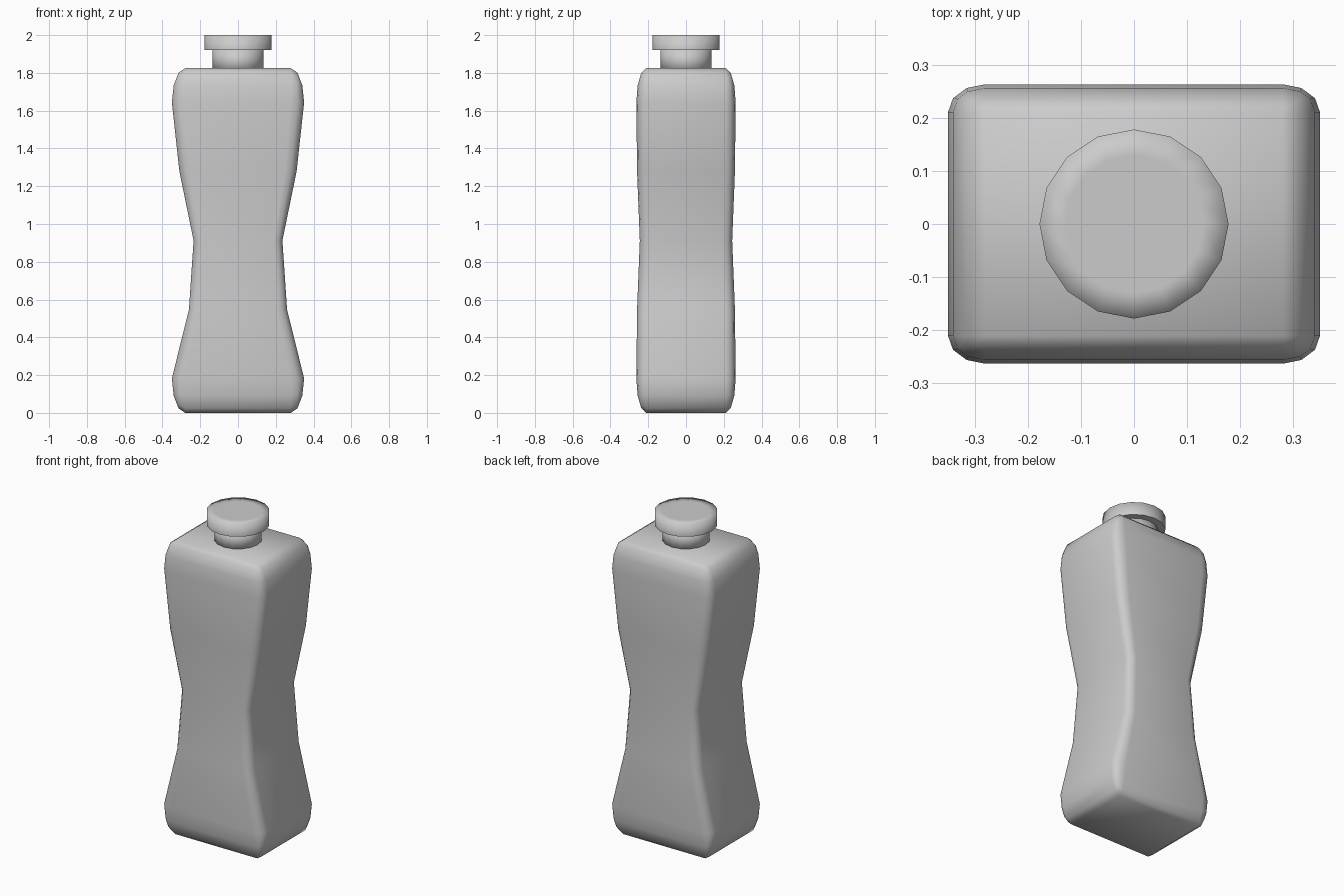
import bpy, bmesh, math

if "Cube" in bpy.data.objects:
    bpy.data.objects.remove(bpy.data.objects["Cube"])


def finish(bm, name):
    bmesh.ops.recalc_face_normals(bm, faces=bm.faces)
    mesh = bpy.data.meshes.new(name)
    bm.to_mesh(mesh)
    bm.free()
    for p in mesh.polygons:
        p.use_smooth = True
    obj = bpy.data.objects.new(name, mesh)
    bpy.context.collection.objects.link(obj)
    return obj


def lathe(name, profile, sides=16):
    # Closed solid of revolution from (radius, z) points
    bm = bmesh.new()
    rings = [[bm.verts.new((r * math.cos(2 * math.pi * i / sides),
                            r * math.sin(2 * math.pi * i / sides), z))
              for i in range(sides)] for r, z in profile]
    for a, b in zip(rings, rings[1:]):
        for i in range(sides):
            j = (i + 1) % sides
            bm.faces.new((a[i], a[j], b[j], b[i]))
    bm.faces.new(rings[0][::-1])
    bm.faces.new(rings[-1])
    return finish(bm, name)


# Bottle body: rounded cube with loop cuts, pinched at the waist
HALF_X, HALF_Y, HALF_Z = 0.35, 0.263, 0.9125
PINCH = {-0.4: (0.742, 0.985), 0.0: (0.672, 0.93), 0.4: (0.886, 0.985)}
bm = bmesh.new()
bmesh.ops.create_cube(bm, size=2)
bmesh.ops.bevel(bm, geom=bm.edges[:], offset=0.2, segments=3, profile=0.5,
                affect='EDGES')
for level in PINCH:
    bmesh.ops.bisect_plane(bm, geom=bm.verts[:] + bm.edges[:] + bm.faces[:],
                           plane_co=(0, 0, level), plane_no=(0, 0, 1))
for v in bm.verts:
    sx, sy = PINCH.get(round(v.co.z, 1) + 0.0, (1, 1))
    v.co = (v.co.x * HALF_X * sx, v.co.y * HALF_Y * sy, (v.co.z + 1) * HALF_Z)
finish(bm, "bottle_body")

# Neck and cap
lathe("bottle_neck", [(0.135, 1.80), (0.135, 1.93)])
cap = lathe("bottle_cap", [(0.13, 1.92), (0.178, 1.92), (0.178, 2.0), (0.13, 2.0)])

# Keep the lower edge of the cap crisp
for e in cap.data.edges:
    a, b = (cap.data.vertices[i].co for i in e.vertices)
    if max(a.z, b.z) < 1.95 and min(a.xy.length, b.xy.length) > 0.17:
        e.use_edge_sharp = True
